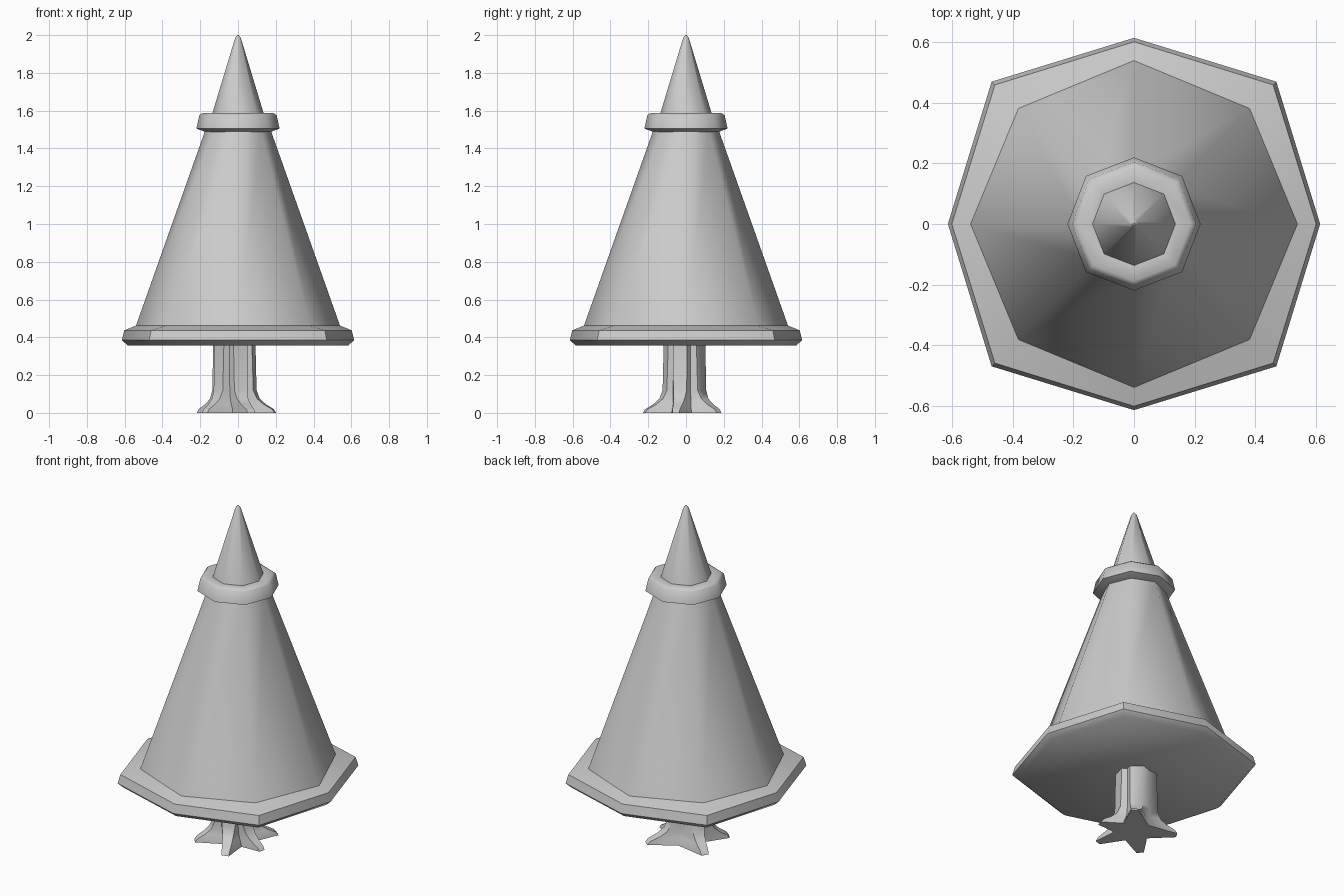
import bpy, bmesh, math

if "Cube" in bpy.data.objects:
    bpy.data.objects.remove(bpy.data.objects["Cube"])


def loft(name, rings, angle):
    """Skin rings of (x, y, z) points, with capped ends and smooth shading."""
    bm = bmesh.new()
    loops = [[bm.verts.new(p) for p in ring] for ring in rings]
    n = len(loops[0])
    for a, b in zip(loops, loops[1:]):
        for i in range(n):
            j = (i + 1) % n
            bm.faces.new((a[i], a[j], b[j], b[i]))
    bm.faces.new(loops[0][::-1])
    bm.faces.new(loops[-1])
    bmesh.ops.recalc_face_normals(bm, faces=bm.faces)
    me = bpy.data.meshes.new(name)
    bm.to_mesh(me)
    bm.free()
    ob = bpy.data.objects.new(name, me)
    bpy.context.collection.objects.link(ob)
    bpy.ops.object.select_all(action='DESELECT')
    ob.select_set(True)
    bpy.context.view_layer.objects.active = ob
    bpy.ops.object.shade_smooth_by_angle(angle=math.radians(angle))
    return ob


def octagon(r_axis, r_diag, z):
    """Eight-sided ring with separate radii on the axes and the diagonals."""
    return [((r_diag if i % 2 else r_axis) * math.cos(i * math.pi / 4),
             (r_diag if i % 2 else r_axis) * math.sin(i * math.pi / 4), z)
            for i in range(8)]


# lower foliage: big cone with a flared rim and flat underside
loft("lower_foliage", [octagon(*p) for p in (
    (0.585, 0.635, 0.358), (0.615, 0.665, 0.385), (0.602, 0.65, 0.437),
    (0.54, 0.54, 0.462), (0.172, 0.172, 1.50))], 50)

# upper foliage: collar with a small pointed cone
loft("upper_foliage", [octagon(r, r * 1.02, z) for r, z in (
    (0.165, 1.485), (0.22, 1.505), (0.205, 1.575), (0.188, 1.587),
    (0.137, 1.582), (0.015, 1.985), (0.004, 2.0))], 50)

# trunk: lobed column that spreads into five roots
ROOTS = [(-139, 0.235), (-72, 0.23), (-14, 0.205), (52, 0.23), (150, 0.24)]
LEVELS = [  # height, root reach 0..1, root half width in degrees, valley radius
    (0.0, 1.0, 5, 0.105), (0.02, 0.88, 6, 0.10), (0.045, 0.5, 9, 0.095),
    (0.075, 0.2, 13, 0.093), (0.12, 0.05, 18, 0.092), (0.37, 0.0, 20, 0.092)]


def trunk_ring(z, reach, width, valley):
    ring = []
    for i, (deg, tip) in enumerate(ROOTS):
        nxt = ROOTS[(i + 1) % 5][0]
        gap = (nxt - deg) % 360
        r = 0.113 + (tip - 0.113) * reach
        for d, rad in ((deg - width, r), (deg + width, r),
                       (deg + gap / 2, valley)):
            a = math.radians(d)
            ring.append((rad * math.cos(a) - 0.02 * (1 - reach),
                         rad * math.sin(a) - 0.005, z))
    return ring


loft("trunk", [trunk_ring(*lv) for lv in LEVELS], 60)
